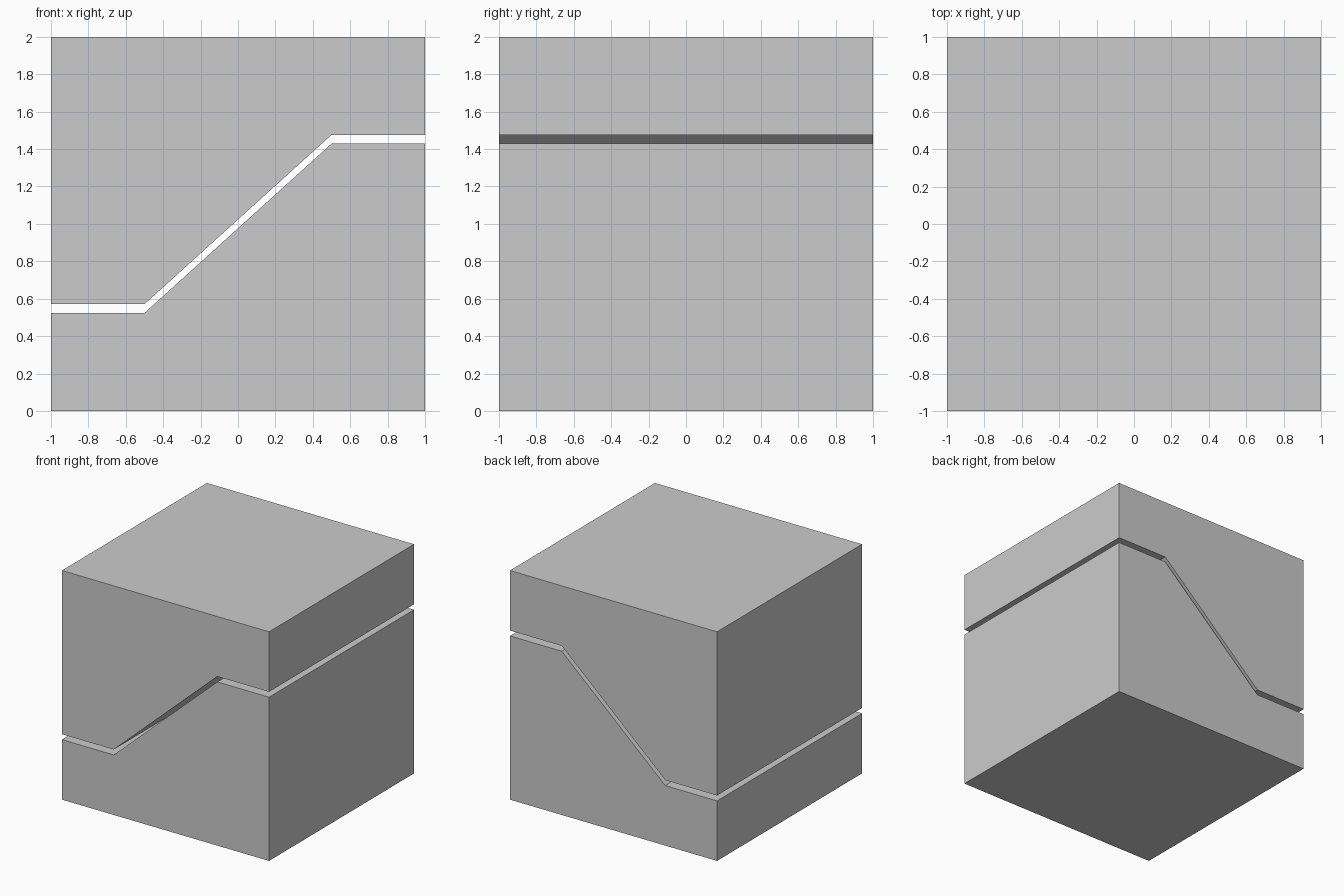
import bpy
import bmesh

if "Cube" in bpy.data.objects:
    bpy.data.objects.remove(bpy.data.objects["Cube"])


def extrude_profile(name, points, depth=2.0):
    """Solid prism from an x-z outline, extruded along y and centred."""
    bm = bmesh.new()
    face = bm.faces.new([bm.verts.new((x, -depth / 2, z)) for x, z in points])
    new = bmesh.ops.extrude_face_region(bm, geom=[face])["geom"]
    verts = [g for g in new if isinstance(g, bmesh.types.BMVert)]
    bmesh.ops.translate(bm, verts=verts, vec=(0, depth, 0))
    bmesh.ops.recalc_face_normals(bm, faces=bm.faces)
    mesh = bpy.data.meshes.new(name)
    bm.to_mesh(mesh)
    bm.free()
    obj = bpy.data.objects.new(name, mesh)
    bpy.context.collection.objects.link(obj)
    return obj


# Lower half of the split cube, with its stepped ramp
low, high = 0.524, 1.429
lower = [(-1, 0), (1, 0), (1, high), (0.5, high), (-0.5, low), (-1, low)]
extrude_profile("lower_block", lower)

# Upper half is the same outline turned half a turn about the cube centre
extrude_profile("upper_block", [(-x, 2 - z) for x, z in lower])
